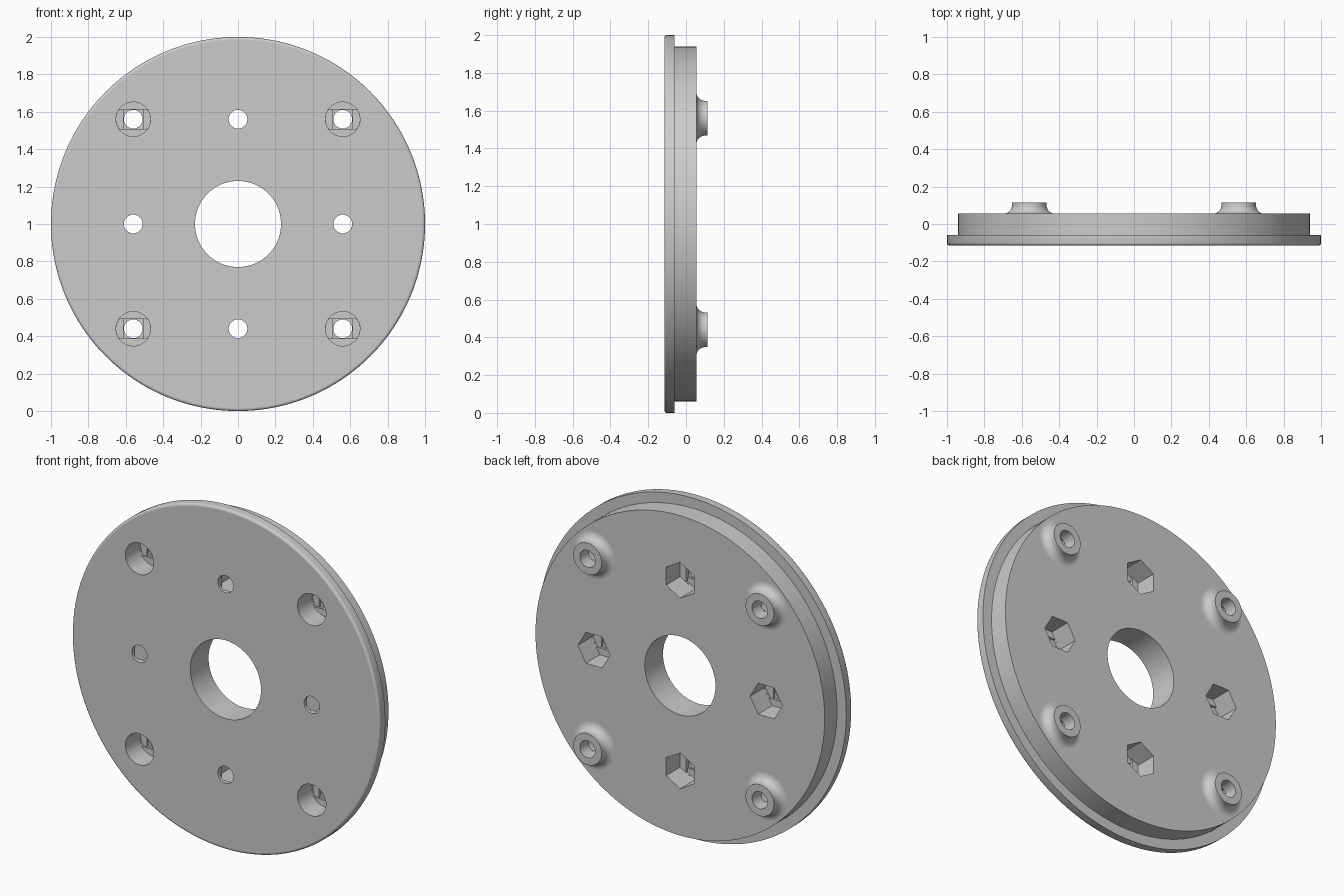
import bpy, bmesh, math

if "Cube" in bpy.data.objects:
    bpy.data.objects.remove(bpy.data.objects["Cube"])

FRONT, STEP, BACK, TIP = -0.115, -0.06, 0.055, 0.115   # depth levels along y
PITCH = 0.56                                          # hole spacing from centre
HOLE, BORE, NUT = 0.05, 0.092, 0.105                  # radii
LAYER = 0.011                                         # height of each stepped layer
CLEAR = 0.05                                          # cutter overshoot

grey = bpy.data.materials.new("light_grey")
grey.use_nodes = True
grey.diffuse_color = (0.6, 0.6, 0.6, 1)
grey.node_tree.nodes["Principled BSDF"].inputs["Base Color"].default_value = (0.6, 0.6, 0.6, 1)


def circle(r, n=48, turn=0.0):
    return [(r * math.cos(turn + math.tau * i / n), r * math.sin(turn + math.tau * i / n))
            for i in range(n)]


def square(h):
    return [(h, -h), (h, h), (-h, h), (-h, -h)]


def loft(name, sections, x=0, z=0):
    """Closed solid through (y, outline) sections, placed at x, z."""
    bm = bmesh.new()
    rings = [[bm.verts.new((x + px, y, z + pz)) for px, pz in outline]
             for y, outline in sections]
    for a, b in zip(rings, rings[1:]):
        for i in range(len(a)):
            j = (i + 1) % len(a)
            bm.faces.new((a[i], a[j], b[j], b[i]))
    bm.faces.new(rings[0])
    bm.faces.new(rings[-1])
    bmesh.ops.recalc_face_normals(bm, faces=bm.faces)
    mesh = bpy.data.meshes.new(name)
    bm.to_mesh(mesh)
    bm.free()
    mesh.materials.append(grey)
    obj = bpy.data.objects.new(name, mesh)
    bpy.context.collection.objects.link(obj)
    return obj


def combine(tool, operation):
    """Merge or cut the plate with a tool solid, then discard the tool."""
    mod = plate.modifiers.new("boolean", "BOOLEAN")
    mod.operation, mod.solver, mod.object = operation, "EXACT", tool
    bpy.ops.object.modifier_apply(modifier=mod.name)
    bpy.data.objects.remove(tool)


def cut(start, end, outline, x, z):
    tool = loft("cutter", [(start, outline), (end, outline)], x, z)
    tool.hide_render = True
    combine(tool, "DIFFERENCE")


# Round plate: flange with a softened front rim, then the narrower body
rim = 0.014
profile = [(FRONT + rim * (1 - math.sin(a)), 1 - rim * (1 - math.cos(a)))
           for a in (math.pi / 2 * (1 - i / 4) for i in range(5))]
profile += [(STEP, 1), (STEP, 0.94), (BACK, 0.94)]
plate = loft("round_plate", [(y, circle(r, 160)) for y, r in profile], z=1)
bpy.context.view_layer.objects.active = plate
plate.select_set(True)

corners = [(sx * PITCH, 1 + sz * PITCH) for sx in (-1, 1) for sz in (-1, 1)]
sides = [(PITCH, 1, True), (-PITCH, 1, True), (0, 1 + PITCH, False), (0, 1 - PITCH, False)]

# Bosses with a concave fillet at the foot
fillet = 0.046
boss = [(BACK - 0.02, BORE + fillet)]
boss += [(BACK + fillet * (1 - math.cos(a)), BORE + fillet * (1 - math.sin(a)))
         for a in (math.pi / 2 * i / 8 for i in range(9))]
boss.append((TIP, BORE))
for x, z in corners:
    combine(loft("boss", [(y, circle(r)) for y, r in boss], x, z), "UNION")

# Centre opening
cut(FRONT - CLEAR, BACK + CLEAR, circle(0.23, 96), 0, 1)

# Corner screw holes: front counterbore, slot layer, square layer, through hole
floor = FRONT + 0.13
slot = [(px, max(-HOLE - 0.002, min(HOLE + 0.002, pz))) for px, pz in circle(BORE - 0.0005)]
for x, z in corners:
    cut(FRONT - CLEAR, floor, circle(BORE), x, z)
    cut(floor - LAYER, floor + LAYER, slot, x, z)
    cut(floor - LAYER, floor + 2 * LAYER, square(HOLE + 0.001), x, z)
    cut(floor - LAYER, TIP + CLEAR, circle(HOLE), x, z)

# Side screw holes: back hexagonal pocket pointing outward, with the same layers
floor = BACK - 0.13
w = HOLE + 0.002
tip = NUT - 0.0005
edge = tip - w * math.tan(math.pi / 6)
nut_slot = [(tip, 0), (edge, w), (-edge, w), (-tip, 0), (-edge, -w), (edge, -w)]
for x, z, along_x in sides:
    layer = nut_slot if along_x else [(b, a) for a, b in nut_slot]
    cut(floor, BACK + CLEAR, circle(NUT, 6, 0 if along_x else math.pi / 2), x, z)
    cut(floor - LAYER, floor + LAYER, layer, x, z)
    cut(floor - 2 * LAYER, floor + LAYER, square(HOLE + 0.001), x, z)
    cut(FRONT - CLEAR, floor + LAYER, circle(HOLE), x, z)

# Smooth the curved walls, keep the flat faces crisp
bpy.ops.object.shade_smooth_by_angle(angle=math.radians(30))
for face in plate.data.polygons:
    if abs(face.normal.y) > 0.999:
        face.use_smooth = False
